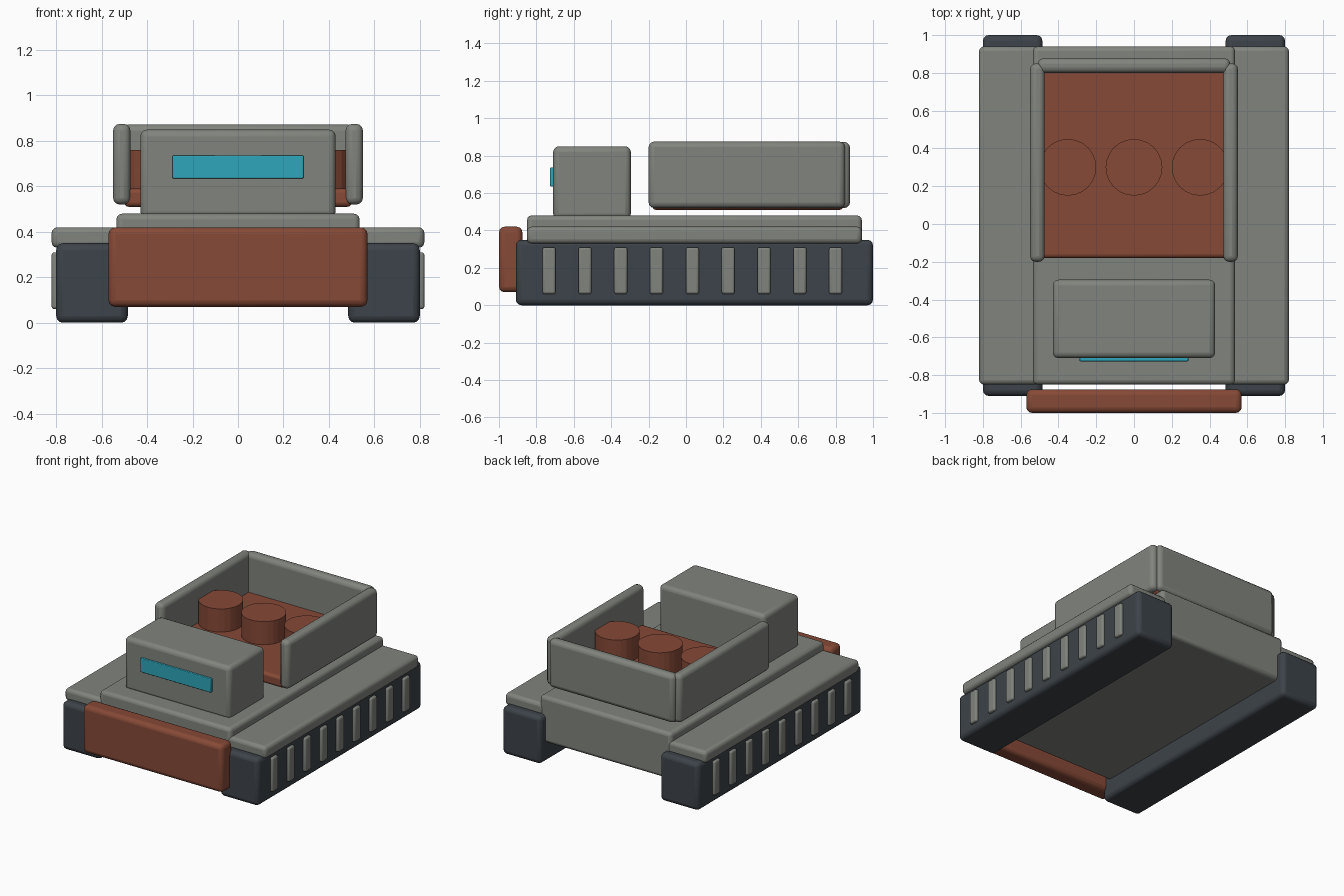
import bpy
import bmesh
import math
from mathutils import Matrix, Vector

if "Cube" in bpy.data.objects:
    bpy.data.objects.remove(bpy.data.objects["Cube"])


def material(name, colour):
    m = bpy.data.materials.new(name)
    m.diffuse_color = (*colour, 1.0)
    m.use_nodes = True
    m.node_tree.nodes["Principled BSDF"].inputs["Base Color"].default_value = m.diffuse_color
    return m


GREY = material("armour grey", (0.22, 0.23, 0.205))
RUST = material("rust red", (0.24, 0.067, 0.037))
DARK = material("dark track", (0.046, 0.056, 0.067))
TEAL = material("teal glass", (0.026, 0.38, 0.49))


def finish(name, bm, mat):
    mesh = bpy.data.meshes.new(name)
    bm.to_mesh(mesh)
    bm.free()
    mesh.materials.append(mat)
    ob = bpy.data.objects.new(name, mesh)
    bpy.context.collection.objects.link(ob)
    return ob


def box(name, x, y, z, mat, bevel=0.025):
    """Rounded box given its (min, max) range on each axis."""
    bm = bmesh.new()
    size = Vector((x[1] - x[0], y[1] - y[0], z[1] - z[0]))
    mid = Vector((sum(x), sum(y), sum(z))) / 2
    bmesh.ops.create_cube(bm, size=1, matrix=Matrix.Translation(mid) @ Matrix.Diagonal((*size, 1)))
    ob = finish(name, bm, mat)
    mod = ob.modifiers.new("rounded edges", 'BEVEL')
    mod.width = bevel
    mod.segments = 3
    bpy.context.view_layer.objects.active = ob
    ob.select_set(True)
    bpy.ops.object.shade_smooth_by_angle(angle=math.radians(35))
    ob.select_set(False)
    return ob


def pair(name, x, y, z, mat, bevel=0.025):
    """The same box on the right and mirrored on the left."""
    box("right_" + name, x, y, z, mat, bevel)
    box("left_" + name, (-x[1], -x[0]), y, z, mat, bevel)


# Running gear and hull
pair("track", (0.485, 0.80), (-0.91, 1.0), (0.0, 0.35), DARK, 0.03)
pair("fender", (0.50, 0.82), (-0.85, 0.94), (0.33, 0.42), GREY, 0.025)
box("hull", (-0.535, 0.535), (-0.85, 0.94), (0.14, 0.48), GREY, 0.025)

# Ribs along the outside of the tracks
for i in range(9):
    y = -0.732 + i * 0.1915
    pair(f"track_rib_{i + 1}", (0.78, 0.82), (y - 0.035, y + 0.035), (0.06, 0.31), GREY, 0.012)

# Ram plate at the front
box("ram_plate", (-0.57, 0.57), (-1.0, -0.875), (0.07, 0.42), RUST, 0.03)

# Cabin with its vision slit
box("cabin", (-0.43, 0.43), (-0.71, -0.295), (0.46, 0.85), GREY, 0.03)
box("window", (-0.288, 0.288), (-0.727, -0.70), (0.635, 0.737), TEAL, 0.005)

# Cargo bed
box("bed_floor", (-0.50, 0.50), (-0.18, 0.84), (0.51, 0.59), RUST, 0.02)
pair("bed_wall", (0.473, 0.55), (-0.20, 0.85), (0.52, 0.875), GREY, 0.03)
box("bed_rear_wall", (-0.51, 0.51), (0.80, 0.877), (0.52, 0.873), GREY, 0.03)

# Barrels standing in the bed
for i in (-1, 0, 1):
    bm = bmesh.new()
    bmesh.ops.create_cone(bm, cap_ends=True, segments=24, radius1=0.15, radius2=0.15, depth=0.20,
                          matrix=Matrix.Translation((0.35 * i, 0.30, 0.66)))
    finish(f"barrel_{i + 2}", bm, RUST)
